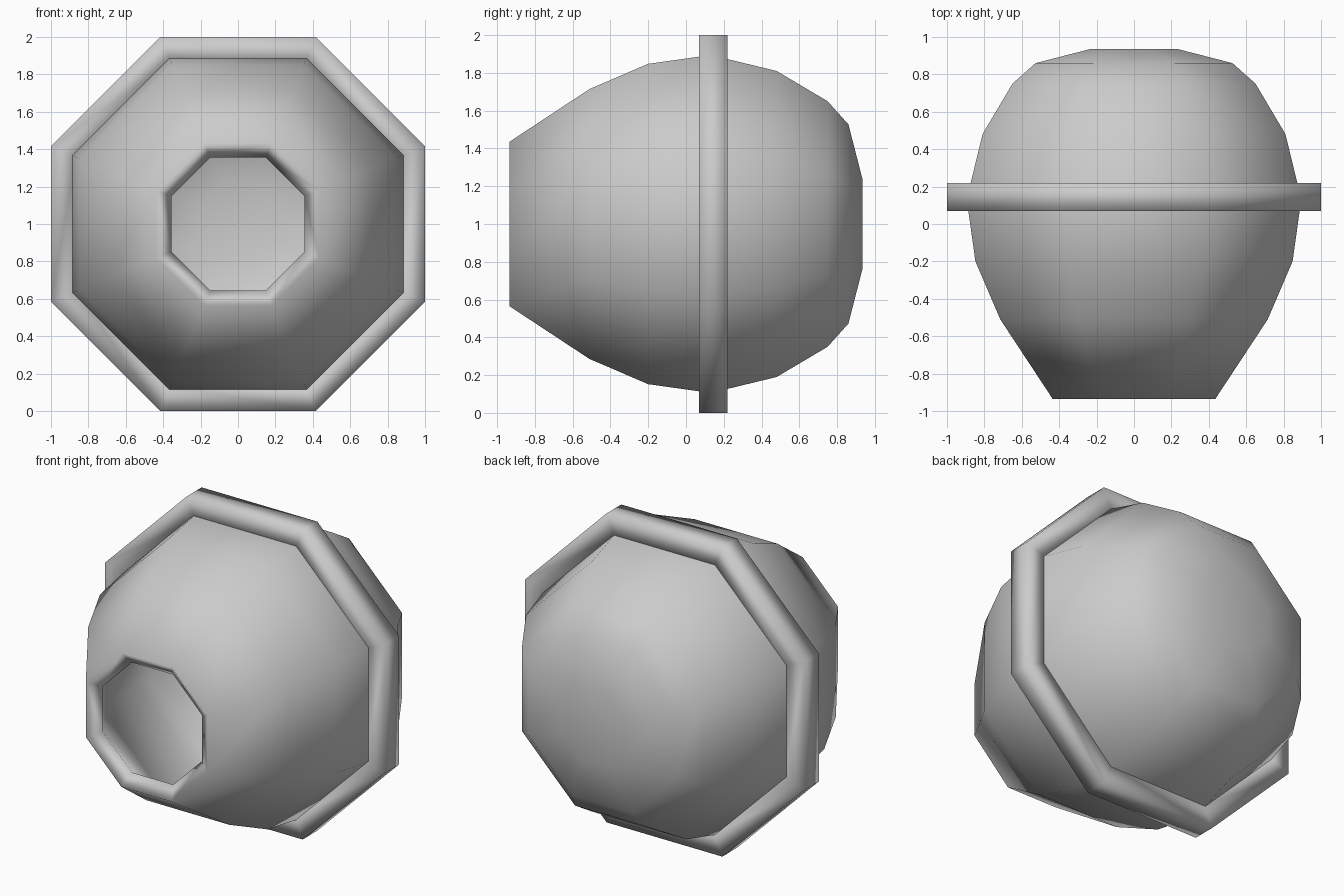
import bpy, bmesh, math
from mathutils import Vector

if "Cube" in bpy.data.objects:
    bpy.data.objects.remove(bpy.data.objects["Cube"])

SIDES = 8
CENTRE_Z = 1.0


def lathe(name, profile, closed=False, cap_end=False):
    """Revolve (y, flat-to-centre radius) points about the y axis as an octagon."""
    bm = bmesh.new()
    rings = []
    for y, apothem in profile:
        r = apothem / math.cos(math.pi / SIDES)
        ring = []
        for k in range(SIDES):
            a = 2 * math.pi * (k + 0.5) / SIDES
            ring.append(bm.verts.new(Vector((r * math.cos(a), y, CENTRE_Z + r * math.sin(a)))))
        rings.append(ring)
    pairs = list(zip(rings, rings[1:]))
    if closed:
        pairs.append((rings[-1], rings[0]))
    for a, b in pairs:
        for k in range(SIDES):
            n = (k + 1) % SIDES
            bm.faces.new((a[k], a[n], b[n], b[k]))
    if cap_end:
        bm.faces.new(rings[-1])
    bmesh.ops.recalc_face_normals(bm, faces=bm.faces)
    for f in bm.faces:
        f.smooth = True
    mesh = bpy.data.meshes.new(name)
    bm.to_mesh(mesh)
    bm.free()
    obj = bpy.data.objects.new(name, mesh)
    bpy.context.collection.objects.link(obj)
    return obj


# Hollow pot body: open mouth at the front, flat closed end at the back
pot = lathe("pot_body", [
    (-0.935, 0.435), (-0.51, 0.715), (-0.20, 0.848), (0.10, 0.89),
    (0.22, 0.873), (0.48, 0.81), (0.75, 0.65), (0.86, 0.527), (0.935, 0.235),
], cap_end=True)

# Wall thickness, which also forms the inward-facing rim of the mouth
wall = pot.modifiers.new("wall", "SOLIDIFY")
wall.thickness = 0.1
wall.offset = -1
wall.use_even_offset = True

# Raised band around the widest part
lathe("band", [(0.07, 0.865), (0.07, 1.0), (0.22, 1.0), (0.22, 0.865)], closed=True)
